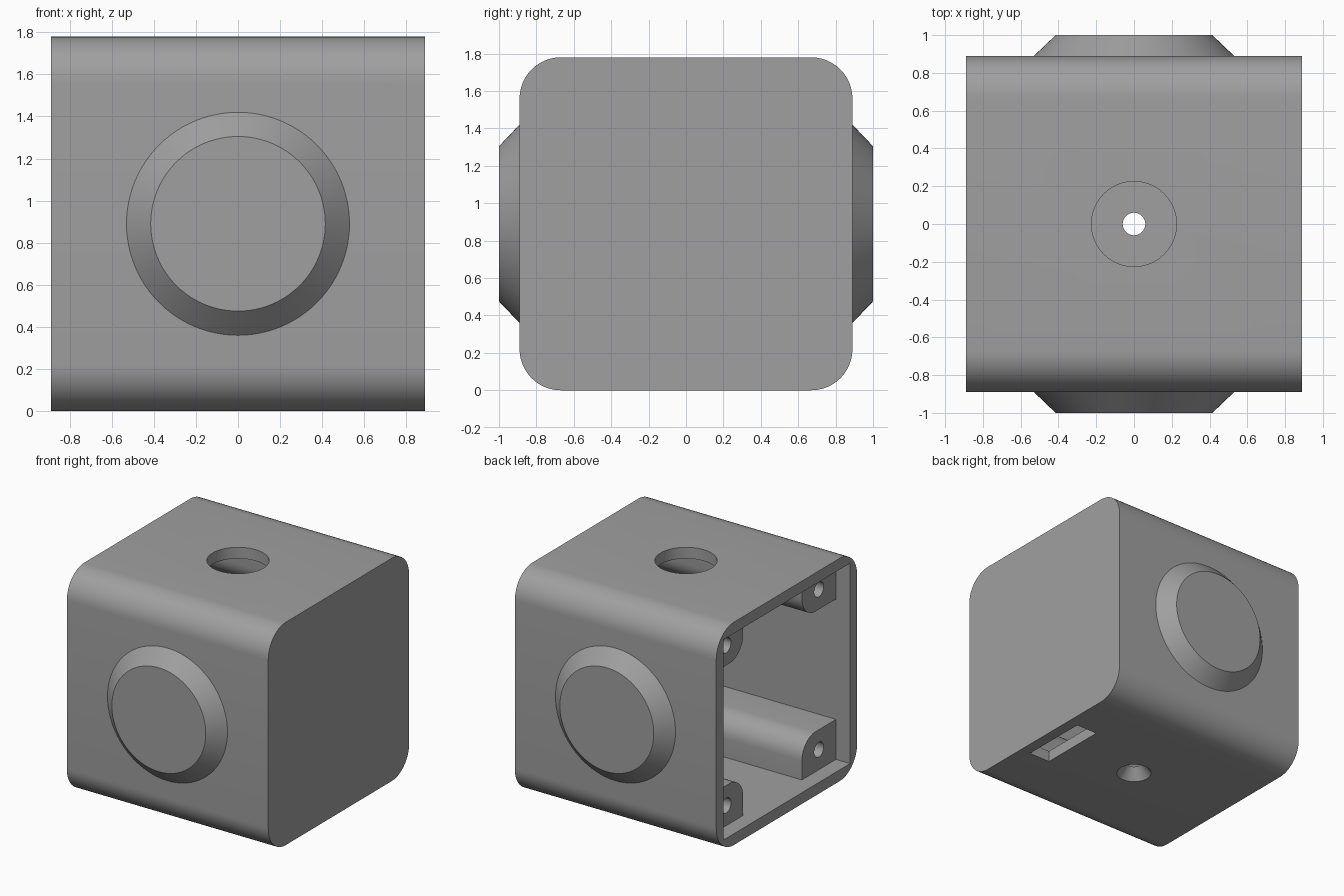
import bpy, bmesh, math
from mathutils import Matrix

if "Cube" in bpy.data.objects:
    bpy.data.objects.remove(bpy.data.objects["Cube"])

grey = bpy.data.materials.new("mid grey")
grey.diffuse_color = (0.35, 0.35, 0.35, 1)
grey.use_nodes = True
grey.node_tree.nodes["Principled BSDF"].inputs["Base Color"].default_value = grey.diffuse_color

H = 0.89       # half size of the housing
WALL = 0.09
INNER = H - WALL


def finish(bm, name):
    bmesh.ops.recalc_face_normals(bm, faces=bm.faces)
    me = bpy.data.meshes.new(name)
    bm.to_mesh(me)
    bm.free()
    me.materials.append(grey)
    ob = bpy.data.objects.new(name, me)
    bpy.context.collection.objects.link(ob)
    return ob


def prism_x(profile, x0, x1):
    """Extrude a (y, z) profile along x; returns the mesh and the end face."""
    bm = bmesh.new()
    a = [bm.verts.new((x0, y, z)) for y, z in profile]
    b = [bm.verts.new((x1, y, z)) for y, z in profile]
    n = len(profile)
    for i in range(n):
        j = (i + 1) % n
        bm.faces.new((a[i], a[j], b[j], b[i]))
    bm.faces.new(a[::-1])
    return bm, bm.faces.new(b)


def arc(cy, cz, r, start, steps=12):
    return [(cy + r * math.cos(start + math.pi / 2 * i / steps),
             cz + r * math.sin(start + math.pi / 2 * i / steps)) for i in range(steps + 1)]


def box(name, x, y, z):
    bm = bmesh.new()
    bmesh.ops.create_cube(bm, size=1)
    for v in bm.verts:
        v.co = [lo + (c + 0.5) * (hi - lo) for c, (lo, hi) in zip(v.co, (x, y, z))]
    return finish(bm, name)


def cone(name, r1, r2, depth, loc, rot=Matrix(), seg=64):
    bm = bmesh.new()
    bmesh.ops.create_cone(bm, cap_ends=True, segments=seg, radius1=r1, radius2=r2,
                          depth=depth, matrix=Matrix.Translation(loc) @ rot)
    return finish(bm, name)


def cut(ob, cutters):
    for c in cutters:
        m = ob.modifiers.new("cut", 'BOOLEAN')
        m.operation, m.solver, m.object = 'DIFFERENCE', 'EXACT', c
    bpy.context.view_layer.update()
    me = bpy.data.meshes.new_from_object(ob.evaluated_get(bpy.context.evaluated_depsgraph_get()))
    ob.modifiers.clear()
    ob.data = me


def smooth(ob):
    bpy.ops.object.select_all(action='DESELECT')
    ob.select_set(True)
    bpy.context.view_layer.objects.active = ob
    bpy.ops.object.shade_smooth_by_angle(angle=math.radians(30))


# Housing: rounded square tube with a softened closed end
R = 0.22
profile = []
for k, (sy, sz) in enumerate(((1, 1), (-1, 1), (-1, -1), (1, -1))):
    profile += arc(sy * (H - R), H + sz * (H - R), R, k * math.pi / 2)
bm, end = prism_x(profile, -H, H)
bmesh.ops.bevel(bm, geom=list(end.edges), offset=0.17, offset_type='OFFSET',
                segments=10, profile=0.5, affect='EDGES', clamp_overlap=False)
housing = finish(bm, "housing")

# Cavity open to the left, top hole, countersunk bottom hole, bottom slot
cutters = [
    box("cavity_cutter", (-1.2, INNER), (-INNER, INNER), (WALL, 2 * H - WALL)),
    cone("top_hole_cutter", 0.225, 0.225, 0.4, (0, 0, 2 * H)),
    cone("countersink_cutter", 0.138, 0.052, 0.11, (0, 0, 0.045)),
    box("slot_cutter", (0.61, INNER), (-0.28, 0.28), (-0.1, 0.15)),
]
cut(housing, cutters)
smooth(housing)

# Four screw posts along the inner corners
TURN_X = Matrix.Rotation(math.pi / 2, 4, 'Y')
PW, PH, PR = 0.43, 0.32, 0.17
for sy, side in ((-1, "front"), (1, "back")):
    for sz, level in ((-1, "lower"), (1, "upper")):
        outline = [(0, 0), (PW, 0)] + arc(PW - PR, PH - PR, PR, 0, 8) + [(0, PH)]
        pts = [(sy * (INNER - y), H + sz * (INNER - z)) for y, z in outline]
        bm, _ = prism_x(pts, -0.765, INNER)
        post = finish(bm, f"{level}_{side}_post")
        hole = cone("screw_hole_cutter", 0.06, 0.06, 0.8,
                    (-0.765, sy * (INNER - PW / 2), H + sz * (INNER - PH / 2)), TURN_X, 32)
        cut(post, [hole])
        cutters.append(hole)
        smooth(post)

# Chamfered round bosses on the front and back
for s, side in ((-1, "front"), (1, "back")):
    boss = cone(f"{side}_boss", 0.53, 0.415, 1 - H, (0, s * (1 + H) / 2, H),
                Matrix.Rotation(-s * math.pi / 2, 4, 'X'), 96)
    smooth(boss)

for c in cutters:
    bpy.data.objects.remove(c)
